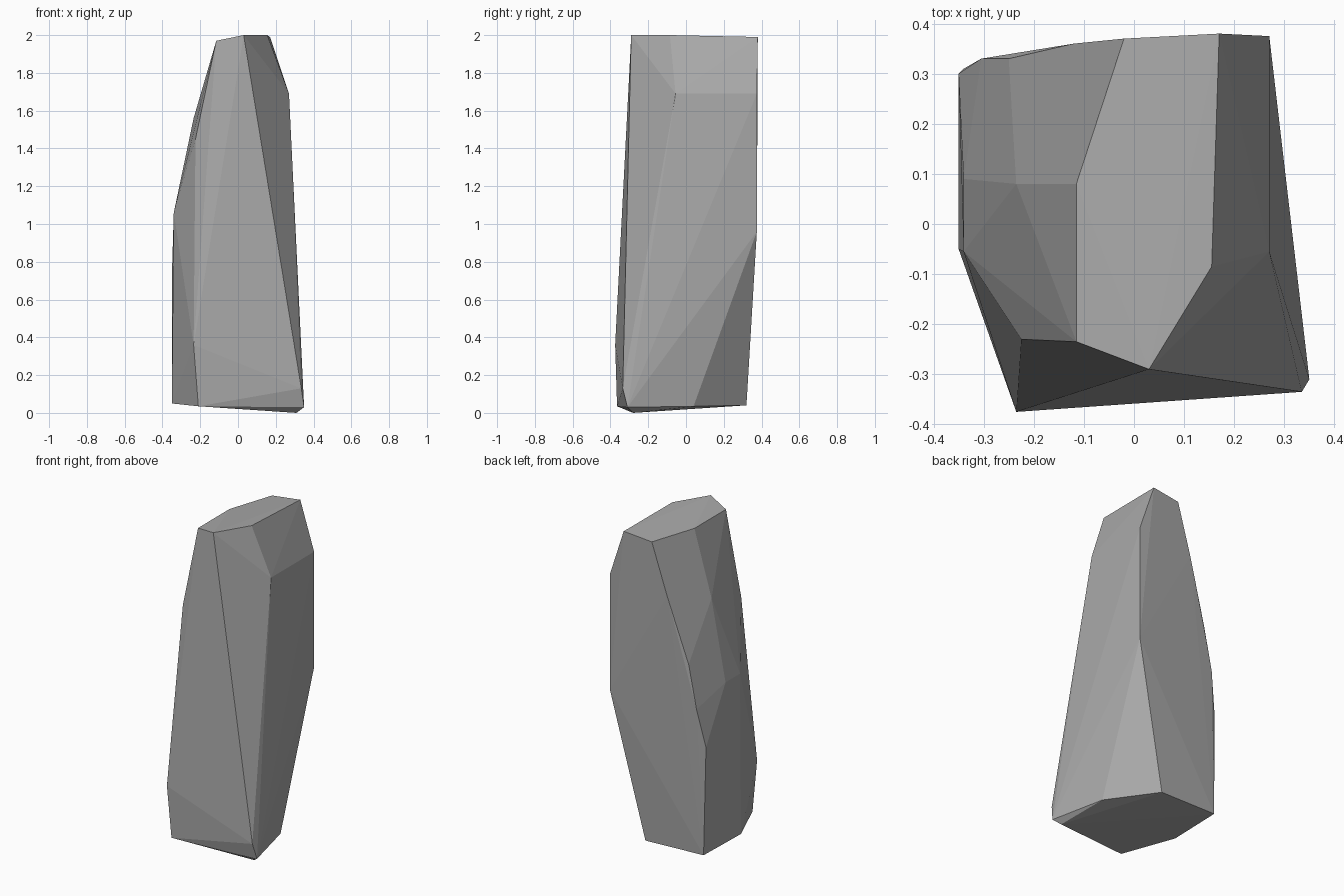
import bpy
import bmesh
import math

# Remove the default object
default_object = bpy.data.objects.get("Cube")
if default_object:
    bpy.data.objects.remove(default_object, do_unlink=True)


def make_material(name, colour):
    material = bpy.data.materials.new(name)
    material.use_nodes = True
    material.diffuse_color = colour
    shader = next(n for n in material.node_tree.nodes if n.type == "BSDF_PRINCIPLED")
    shader.inputs["Base Color"].default_value = colour
    shader.inputs["Roughness"].default_value = 0.9
    return material


def make_faceted_stone(name, corner_groups, material):
    """Wrap a flat-sided convex skin around groups of corner points."""
    bm = bmesh.new()
    for group in corner_groups:
        for corner in group:
            bm.verts.new(corner)
    result = bmesh.ops.convex_hull(bm, input=bm.verts[:], use_existing_faces=False)
    # Discard any corners that ended up inside the skin
    spare = {g for g in result["geom_interior"] + result["geom_unused"]
             if isinstance(g, bmesh.types.BMVert)}
    bmesh.ops.delete(bm, geom=list(spare), context="VERTS")
    # Merge the nearly coplanar triangles into broad cleft faces
    bmesh.ops.dissolve_limit(bm, angle_limit=math.radians(1),
                             verts=bm.verts[:], edges=bm.edges[:])
    bmesh.ops.recalc_face_normals(bm, faces=bm.faces[:])
    for face in bm.faces:
        face.smooth = False
    mesh = bpy.data.meshes.new(name)
    bm.to_mesh(mesh)
    bm.free()
    mesh.materials.append(material)
    stone = bpy.data.objects.new(name, mesh)
    bpy.context.scene.collection.objects.link(stone)
    return stone


# Flat crown of the stone
crown = [
    (-.115, .08, 1.97), (-.115, -.235, 1.97), (.03, -.29, 2),
    (.155, -.085, 2), (.17, .38, 1.99), (-.02, .37, 1.97),
]

# Chamfered shoulder and long vertical edge on the left flank
left_flank = [(.27, -.055, 1.69), (.27, .375, 1.69), (.27, .375, .96)]

# Stepped, rounded right flank, from the crown downwards
right_flank = [
    (-.12, .36, 1.65), (-.235, .08, 1.56), (-.225, -.23, 1.45),
    (-.25, .33, 1.24), (-.34, .09, 1.06), (-.34, -.055, 1.06),
    (-.305, .33, .97), (-.35, .3, .73), (-.235, -.375, .36),
]

# Shallow, uneven foot
foot = [
    (-.21, -.365, .035), (-.35, -.05, .05), (-.34, .31, .05),
    (.06, .32, .04), (.27, .04, .035), (.31, -.28, 0),
    (.35, -.31, .03), (.335, -.335, .13),
]

stone_grey = make_material("stone grey", (.4, .4, .4, 1))
make_faceted_stone("standing_stone", [crown, left_flank, right_flank, foot], stone_grey)
